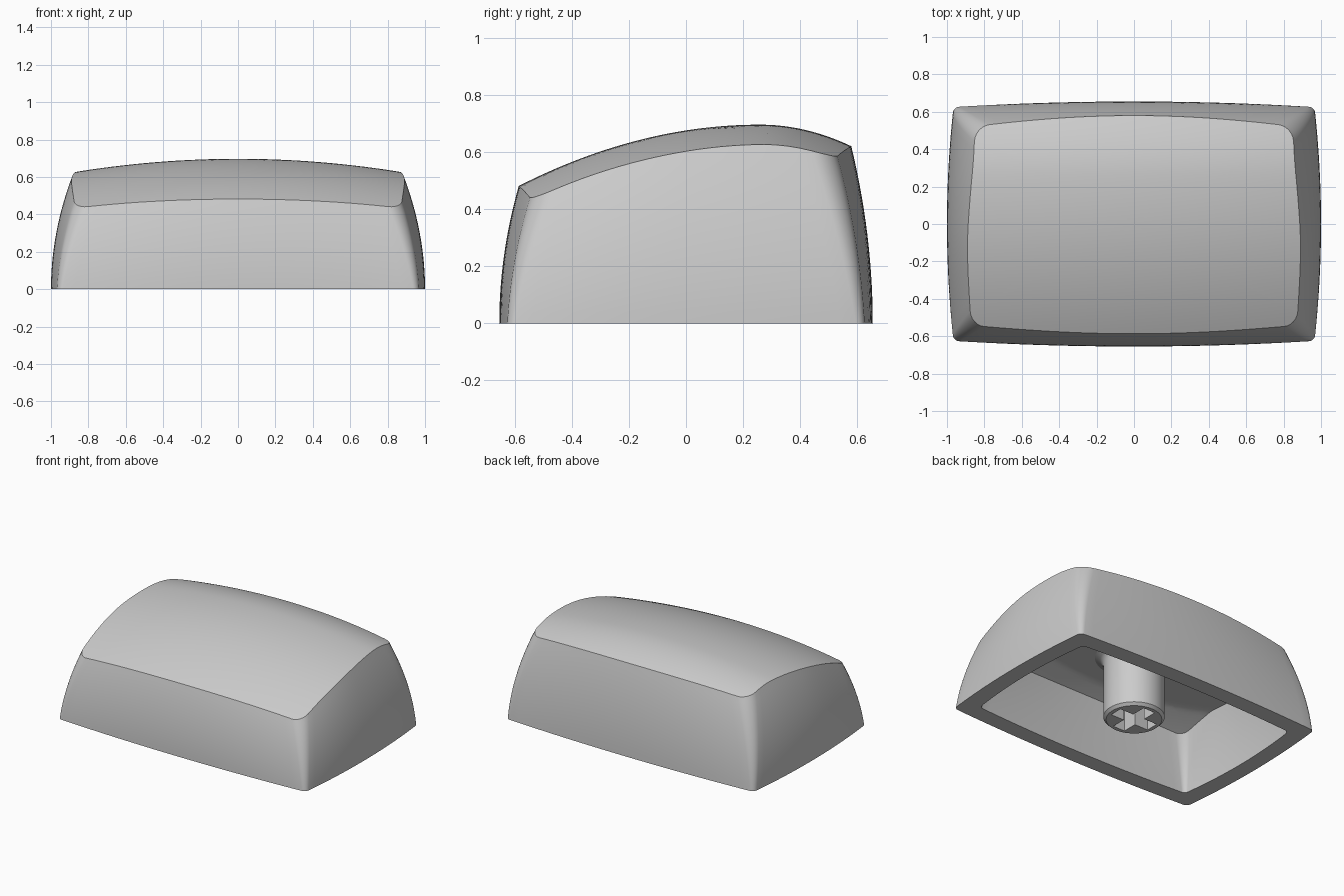
import bpy, bmesh
from math import sin, cos, pi, radians

if "Cube" in bpy.data.objects:
    bpy.data.objects.remove(bpy.data.objects["Cube"])


def finish(name, bm):
    bmesh.ops.recalc_face_normals(bm, faces=bm.faces)
    me = bpy.data.meshes.new(name)
    bm.to_mesh(me)
    bm.free()
    ob = bpy.data.objects.new(name, me)
    bpy.context.collection.objects.link(ob)
    return ob


def smooth(ob, angle=32):
    bpy.ops.object.select_all(action='DESELECT')
    ob.select_set(True)
    bpy.context.view_layer.objects.active = ob
    bpy.ops.object.shade_smooth_by_angle(angle=radians(angle))


def loft(bm, rings):
    """Bridge closed rings of coordinates; a one-point ring becomes a fan."""
    vs = [[bm.verts.new(p) for p in ring] for ring in rings]
    for a, b in zip(vs, vs[1:]):
        n = max(len(a), len(b))
        for i in range(n):
            j = (i + 1) % n
            if len(a) == 1:
                bm.faces.new((a[0], b[i], b[j]))
            elif len(b) == 1:
                bm.faces.new((a[i], a[j], b[0]))
            else:
                bm.faces.new((a[i], a[j], b[j], b[i]))


# Rounded-square outline: straight-run position plus corner arc direction
CORNERS = [(1, 1), (-1, 1), (-1, -1), (1, -1)]
ARC, RUNS = 6, (30, 22, 30, 22)
outline = []
for q, (cx, cy) in enumerate(CORNERS):
    for j in range(ARC + 1):
        t = (q + j / ARC) * pi / 2
        outline.append((cx, cy, cos(t), sin(t)))
    nx, ny = CORNERS[(q + 1) % 4]
    t = (q + 1) * pi / 2
    for j in range(1, RUNS[q]):
        f = j / RUNS[q]
        outline.append((cx + (nx - cx) * f, cy + (ny - cy) * f, cos(t), sin(t)))


def dome(x, y):
    d = y - 0.26
    return 0.697 - (0.3 if d < 0 else 0.74) * d * d - 0.093 * x * x


def ceiling(x, y):
    return min(dome(x, y) - 0.125, 0.45)


def section(o, z, t, s=1.0):
    """Point of the bowed rectangle at height z, inset by t, scaled by s."""
    r = 0.03 + 0.1 * z
    ru, rv = r, r / 0.63
    u = s * (o[0] * (1 - ru) + ru * o[2])
    v = s * (o[1] * (1 - rv) + rv * o[3])
    a = 1.0 - 0.312 * z * z - t
    b = 0.655 - (0.294 if v < 0 else 0.195) * z * z - t
    bow_x = 0.035 + (0.08 if v < 0 else 0.015) * z
    bow_y = 0.03 + 0.065 * z
    return u * (a - bow_x * v * v), v * (b - bow_y * u * u)


def skin(top, t, walls=14, caps=24):
    """Rings from the top centre out to the edge and down the wall to z = 0."""
    rim = []
    for o in outline:
        z = 0.5
        for _ in range(40):
            z = 0.5 * z + 0.5 * top(*section(o, z, t))
        rim.append(z)
    rings = [[(0, 0, top(0, 0))]]
    for k in range(1, caps + 1):
        pts = [section(o, z, t, k / caps) for o, z in zip(outline, rim)]
        rings.append([(x, y, top(x, y)) for x, y in pts])
    for k in range(walls - 1, -1, -1):
        rings.append([(*section(o, z * k / walls, t), z * k / walls)
                      for o, z in zip(outline, rim)])
    return rings


# Hollow cap shell: outer skin, bottom rim, inner skin
bm = bmesh.new()
loft(bm, skin(dome, 0.0) + skin(ceiling, 0.115)[::-1])
smooth(finish("cap_shell", bm))

# Cross-shaped cutter for the stem socket
bm = bmesh.new()
L, W = 0.15, 0.046
arm = [(L, -W), (L, W), (W, W)]
pts = []
for q in range(4):
    c, s = round(cos(q * pi / 2)), round(sin(q * pi / 2))
    pts += [(x * c - y * s, x * s + y * c) for x, y in arm]
loft(bm, [[(0, 0, -0.1)], [(x, y, -0.1) for x, y in pts],
          [(x, y, 0.28) for x, y in pts], [(0, 0, 0.28)]])
cutter = finish("socket_cutter", bm)
cutter.hide_render = True
cutter.hide_set(True)

# Round stem with chamfered foot and flared root
bm = bmesh.new()
profile = [(0.177, 0.0), (0.195, 0.018), (0.195, 0.39), (0.201, 0.415),
           (0.215, 0.435), (0.25, 0.451), (0.25, 0.47)]
N = 64
ring = lambda r, z: [(r * cos(2 * pi * i / N), r * sin(2 * pi * i / N), z) for i in range(N)]
loft(bm, [[(0, 0, 0)]] + [ring(r, z) for r, z in profile] + [[(0, 0, 0.47)]])
stem = finish("stem", bm)
cut = stem.modifiers.new("socket", 'BOOLEAN')
cut.operation = 'DIFFERENCE'
cut.solver = 'EXACT'
cut.object = cutter
bpy.context.view_layer.objects.active = stem
bpy.ops.object.modifier_apply(modifier=cut.name)
bpy.data.objects.remove(cutter)
smooth(stem)
